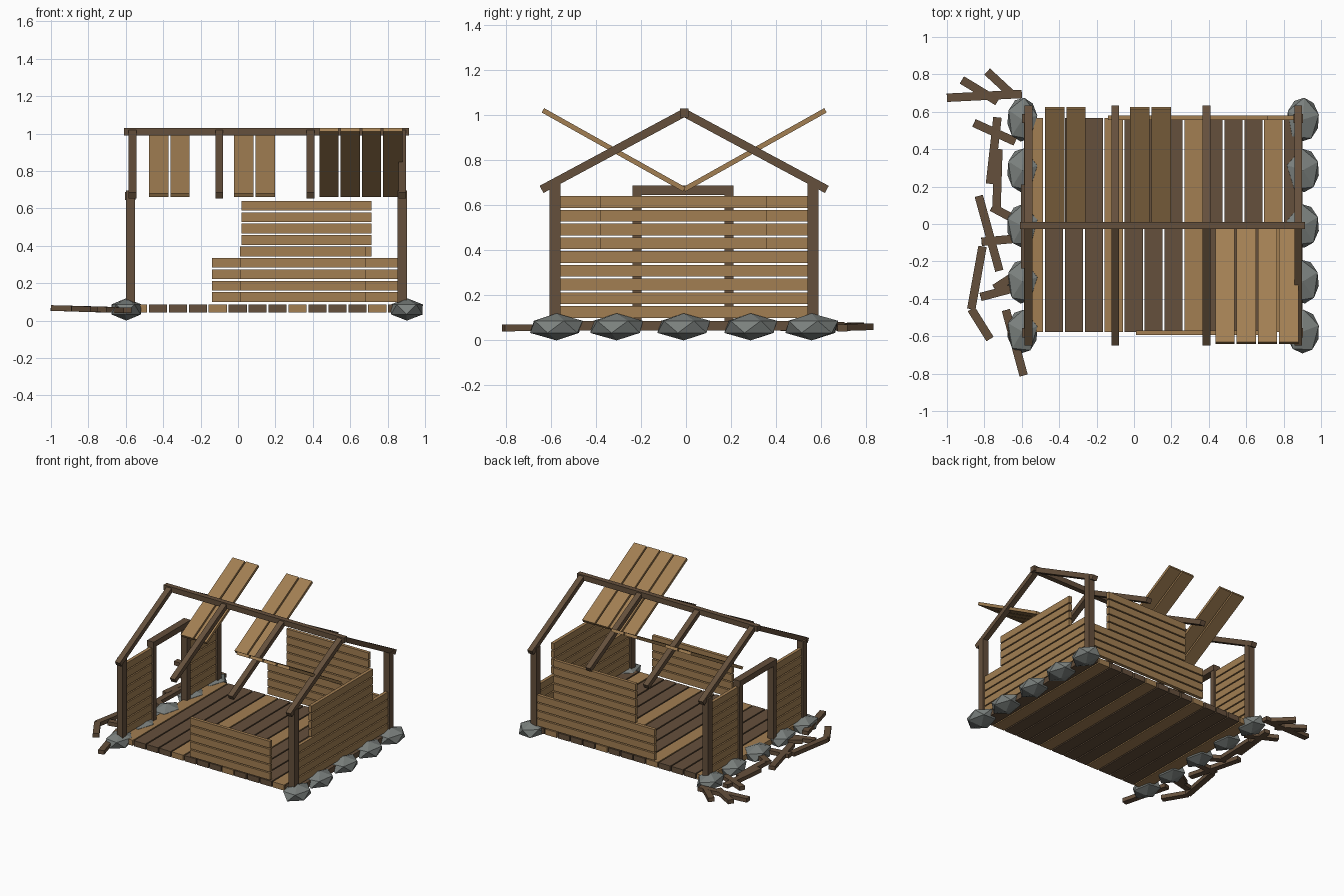
import bpy, bmesh, math, random
from mathutils import Vector, Matrix

if "Cube" in bpy.data.objects:
    bpy.data.objects.remove(bpy.data.objects["Cube"])

random.seed(4)


def mat(name, col):
    m = bpy.data.materials.new(name)
    m.diffuse_color = (*col, 1)
    m.use_nodes = True
    m.node_tree.nodes["Principled BSDF"].inputs["Base Color"].default_value = m.diffuse_color
    return m


LIGHT = mat("light_wood", (0.36, 0.21, 0.085))
DARK = mat("dark_wood", (0.13, 0.08, 0.045))
STONE = mat("stone", (0.2, 0.22, 0.21))


def finish(name, bm, m):
    me = bpy.data.meshes.new(name)
    bm.to_mesh(me)
    bm.free()
    me.materials.append(m)
    ob = bpy.data.objects.new(name, me)
    bpy.context.collection.objects.link(ob)
    return ob


def box(name, x, y, z, m):
    """Axis-aligned box from (min, max) pairs."""
    bm = bmesh.new()
    size = Matrix.Diagonal((x[1] - x[0], y[1] - y[0], z[1] - z[0], 1))
    mid = Matrix.Translation((sum(x) / 2, sum(y) / 2, sum(z) / 2))
    bmesh.ops.create_cube(bm, size=1, matrix=mid @ size)
    return finish(name, bm, m)


def beam(name, a, b, w, h, m):
    """Box running from a to b; w is its horizontal width, h its thickness."""
    a, b = Vector(a), Vector(b)
    d = (b - a).normalized()
    side = Vector((0, 0, 1)).cross(d).normalized()
    up = d.cross(side)
    rot = Matrix((d, side, up)).transposed().to_4x4()
    bm = bmesh.new()
    bmesh.ops.create_cube(bm, size=1, matrix=Matrix.Translation((a + b) / 2) @ rot
                          @ Matrix.Diagonal(((b - a).length, w, h, 1)))
    return finish(name, bm, m)


# Building lines: left, right, front, back, middle
XL, XR, YF, YB, YM = -0.575, 0.878, -0.581, 0.564, -0.008
P, T = 0.025, 0.0125   # half post width, half board thickness

# Floor boards
for i in range(14):
    x = -0.583 + i * 0.1066
    box("floor_board", (x, x + 0.097), (-0.577, 0.567), (0.043, 0.085),
        LIGHT if i % 4 == 0 else DARK)

# Foundation stones along both ends
for cx, sx in ((-0.597, 0.16), (0.903, 0.17)):
    for cy in (-0.575, -0.308, -0.01, 0.287, 0.558):
        bm = bmesh.new()
        bmesh.ops.create_icosphere(bm, subdivisions=1, radius=1)
        bmesh.ops.rotate(bm, verts=bm.verts, matrix=Matrix.Rotation(
            math.pi / 2 + random.uniform(-0.15, 0.15), 3, 'Z'))
        ext = [max(abs(v.co[k]) for v in bm.verts) for k in range(3)]
        for v in bm.verts:
            v.co = Vector((cx + v.co.x / ext[0] * sx / 2,
                           cy + v.co.y / ext[1] * 0.117,
                           0.06 + v.co.z / ext[2] * 0.06))
        finish("foundation_stone", bm, STONE)

# Corner posts
for x in (XL, XR):
    for y in (YF, YB):
        box("corner_post", (x - P, x + P), (y - P, y + P), (0.06, 0.695), DARK)

# Door frame on the left end
for y in (-0.217, 0.19):
    box("door_post", (XL - P, XL + P), (y - 0.02, y + 0.02), (0.06, 0.646), DARK)
box("door_header", (XL - 0.028, XL + 0.028), (-0.237, 0.21), (0.645, 0.688), DARK)


# Wall boards: horizontal rows, along x or y
def rows(name, first, last, span, line, along_x):
    for r in range(first, last):
        z = (0.1 + r * 0.061, 0.152 + r * 0.061)
        t = (line - T, line + T)
        box(name, span if along_x else t, t if along_x else span, z, LIGHT)


rows("front_wall_board", 0, 5, (0.01, 0.685), YF, True)
rows("back_wall_lower_board", 0, 4, (-0.14, 0.858), YB + 0.004, True)
rows("back_wall_upper_board", 4, 9, (0.02, 0.715), YB + 0.004, True)
rows("right_wall_lower_board", 0, 5, (-0.56, 0.542), XR, False)
rows("right_wall_upper_board", 5, 9, (-0.382, 0.36), XR, False)
rows("left_wall_front_board", 0, 9, (-0.56, -0.235), XL, False)
rows("left_wall_back_board", 0, 9, (0.208, 0.542), XL, False)

# Ridge beam and rafters
box("ridge_beam", (-0.61, 0.915), (YM - 0.019, YM + 0.019), (0.99, 1.03), DARK)
for x in (-0.565, -0.1, 0.388, 0.878):
    for s in (-1, 1):
        beam("rafter", (x, YM + s * 0.633, 0.67), (x, YM, 1.01), 0.042, 0.036, DARK)

# Loose roof boards, tilted up away from the middle
for i, s in ((0, 1), (1, 1), (4, 1), (5, 1), (8, -1), (9, -1), (10, -1), (11, -1)):
    x = -0.424 + i * 0.1138
    beam("roof_board", (x, YM, 0.67), (x, YM + s * 0.627, 1.021), 0.103, 0.022, LIGHT)

# Scattered broken timbers outside the door end
timbers = [(-1.0, .675, -.6, .695), (-.92, .77, -.73, .655), (-.785, .815, -.65, .69),
           (-.855, .54, -.635, .44), (-.73, .57, -.77, .215), (-.725, .4, -.735, .08),
           (-.76, .09, -.62, .015), (-.83, .15, -.72, -.25), (-.815, -.095, -.65, -.08),
           (-.81, -.12, -.87, -.455), (-.82, -.39, -.65, -.345), (-.745, -.345, -.66, -.29),
           (-.87, -.455, -.77, -.615), (-.685, -.46, -.59, -.81)]
for x0, y0, x1, y1 in timbers:
    za, zb = (0.06 - 0.03 * (x + 0.75) for x in (x0, x1))
    beam("broken_timber", (x0, y0, za), (x1, y1, zb), 0.045, 0.03, DARK)
